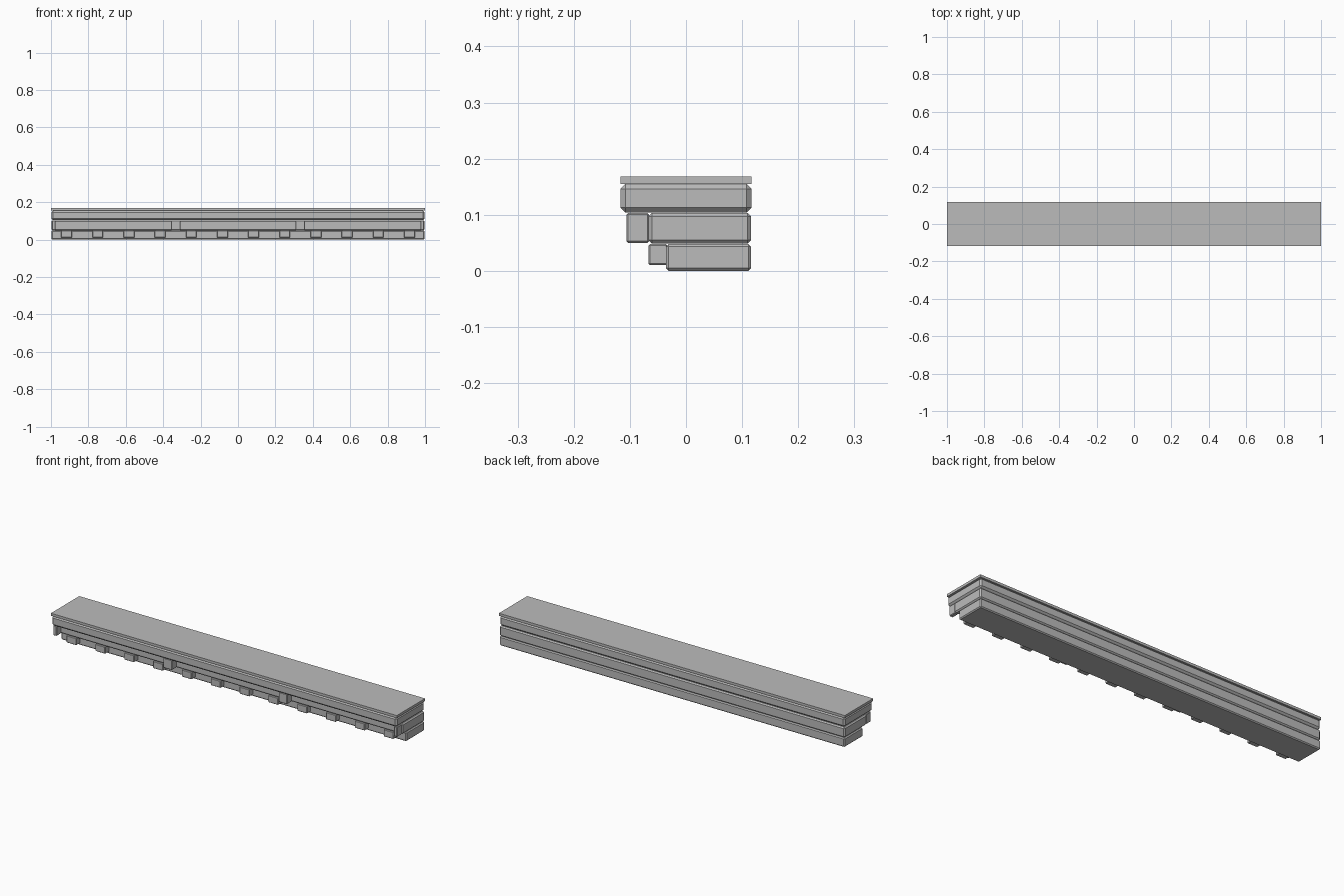
import bpy

if "Cube" in bpy.data.objects:
    bpy.data.objects.remove(bpy.data.objects["Cube"])

# One plain stone colour
stone = bpy.data.materials.new("stone grey")
stone.diffuse_color = (0.5, 0.5, 0.5, 1.0)
stone.use_nodes = True
stone.node_tree.nodes["Principled BSDF"].inputs["Base Color"].default_value = stone.diffuse_color


def block(name, x0, x1, y0, y1, z0, z1, bevel=0.0):
    """Box between two corners with an optional flat chamfer."""
    bpy.ops.mesh.primitive_cube_add(size=1)
    ob = bpy.context.object
    ob.name = name
    for v in ob.data.vertices:
        v.co.x = x0 if v.co.x < 0 else x1
        v.co.y = y0 if v.co.y < 0 else y1
        v.co.z = z0 if v.co.z < 0 else z1
    ob.data.materials.append(stone)
    if bevel:
        m = ob.modifiers.new("chamfer", 'BEVEL')
        m.width = bevel
        m.segments = 1
        m.limit_method = 'NONE'
    return ob


# Stacked courses, each stepping further forward
block("top_slab", -1, 1, -0.117, 0.117, 0.155, 0.168)
block("upper_course", -0.998, 0.998, -0.117, 0.117, 0.104, 0.155, 0.009)
block("middle_course", -0.998, 0.998, -0.067, 0.116, 0.049, 0.103, 0.006)
block("lower_course", -0.998, 0.998, -0.036, 0.116, 0.0, 0.048, 0.005)

# Large brackets: two whole ones and a half one at each end
for i, cx in enumerate((-1, -1 / 3, 1 / 3, 1)):
    block(f"large_bracket_{i + 1}", max(cx - 0.025, -0.995), min(cx + 0.025, 0.995),
          -0.106, -0.066, 0.050, 0.103, 0.003)

# Row of twelve small teeth along the lower course
for i in range(12):
    cx = (i - 5.5) / 6
    block(f"small_tooth_{i + 1}", cx - 0.029, cx + 0.029,
          -0.067, -0.033, 0.010, 0.048, 0.003)
